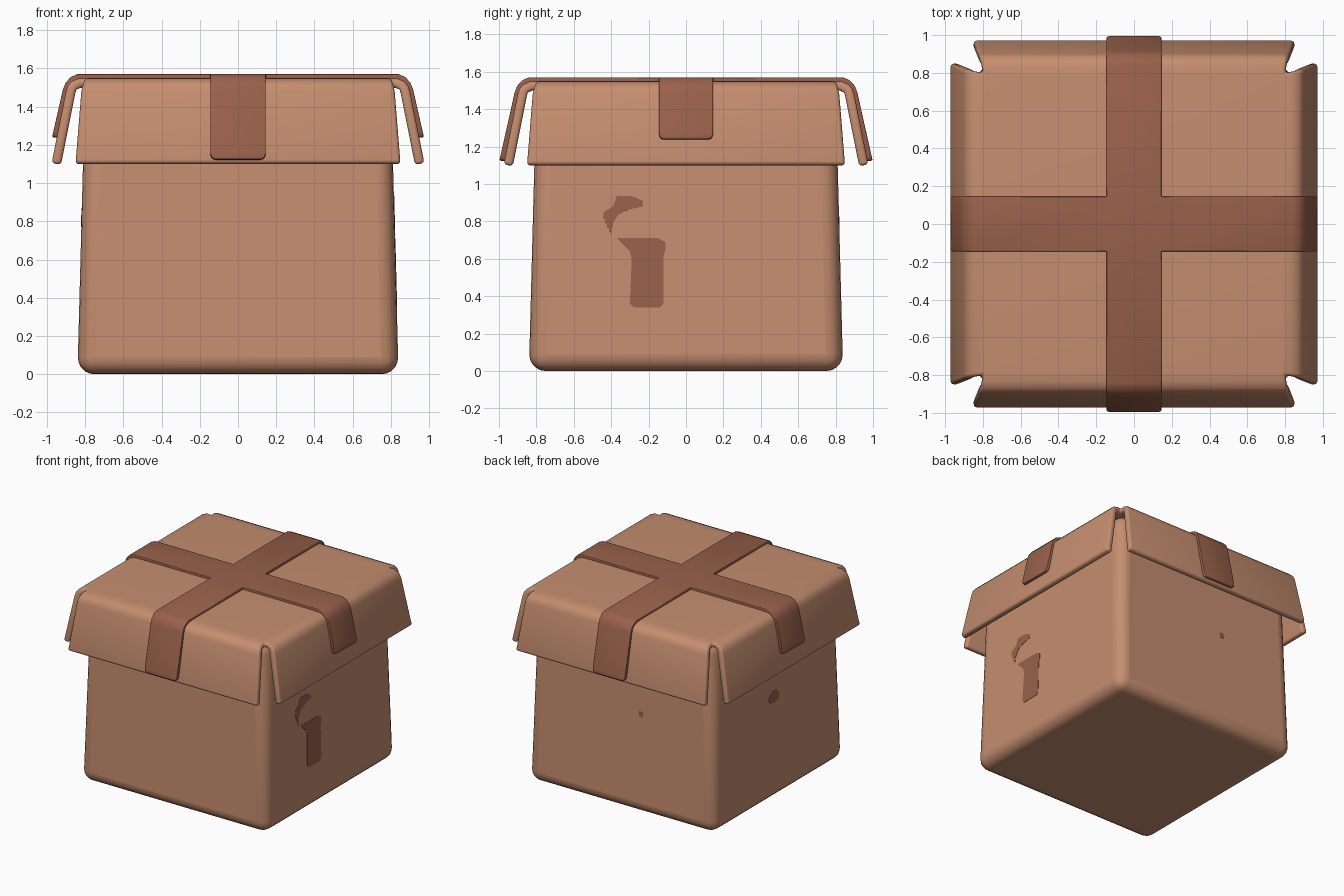
import bpy, bmesh, math
from mathutils import Vector, Matrix

old = bpy.data.objects.get("Cube")
if old:
    bpy.data.objects.remove(old, do_unlink=True)


def material(name, rgb):
    mat = bpy.data.materials.new(name)
    mat.use_nodes = True
    mat.diffuse_color = (*rgb, 1)
    mat.node_tree.nodes["Principled BSDF"].inputs["Base Color"].default_value = (*rgb, 1)
    return mat


CARD = material("cardboard tan", (0.56, 0.27, 0.16))
TAPE = material("tape brown", (0.32, 0.12, 0.07))


def finish(bm, name, mat):
    mesh = bpy.data.meshes.new(name)
    bm.to_mesh(mesh)
    bm.free()
    mesh.materials.append(mat)
    obj = bpy.data.objects.new(name, mesh)
    bpy.context.collection.objects.link(obj)
    return obj


def smooth(obj, angle=50):
    bpy.ops.object.select_all(action="DESELECT")
    bpy.context.view_layer.objects.active = obj
    obj.select_set(True)
    bpy.ops.object.shade_smooth_by_angle(angle=math.radians(angle))


def add_bevel(obj, width, segments):
    mod = obj.modifiers.new("rounding", "BEVEL")
    mod.width, mod.segments = width, segments
    mod.limit_method, mod.angle_limit = "ANGLE", math.radians(40)


def folded_cross(name, profiles, thickness, rounding, mat):
    """Square centre with four arms; each profile row is (distance, height, half width)."""
    bm = bmesh.new()
    for turn in range(4):
        spin = Matrix.Rotation(turn * math.pi / 2, 3, "Z")
        rows = [[bm.verts.new(spin @ Vector((d, s * w, z))) for s in (-1, 1)]
                for d, z, w in profiles[turn % 2]]
        for a, b in zip(rows, rows[1:]):
            bm.faces.new((a[0], b[0], b[1], a[1]))
    bmesh.ops.remove_doubles(bm, verts=bm.verts, dist=0.0005)
    d, z, _ = profiles[0][0]
    core = [v for v in bm.verts if abs(abs(v.co.x) - d) < 0.001
            and abs(abs(v.co.y) - d) < 0.001 and abs(v.co.z - z) < 0.001]
    core.sort(key=lambda v: math.atan2(v.co.y, v.co.x))
    bm.faces.new(core)
    obj = finish(bm, name, mat)
    solid = obj.modifiers.new("thickness", "SOLIDIFY")
    solid.thickness, solid.offset = thickness, -1
    add_bevel(obj, rounding, 3)
    smooth(obj)
    return obj


# Box body, slightly narrower at the top, with softly rounded edges
bm = bmesh.new()
bmesh.ops.create_cube(bm, size=1)
for v in bm.verts:
    half = 0.84 if v.co.z < 0 else 0.80
    v.co = Vector((math.copysign(half, v.co.x), math.copysign(half, v.co.y),
                   0 if v.co.z < 0 else 1.52))
body = finish(bm, "box_body", CARD)
add_bevel(body, 0.09, 5)
smooth(body)

# Lid sheet with four splayed flaps
flap = [(0.80, 1.55, 0.80), (0.835, 1.547, 0.805), (0.87, 1.532, 0.81),
        (0.89, 1.51, 0.815), (0.90, 1.48, 0.82), (0.975, 1.105, 0.85)]
folded_cross("lid_with_flaps", (flap, flap), 0.05, 0.018, CARD)


# Crossed tape lying over the lid
def tape_arm(end_d, end_z):
    w = 0.145
    bend = [(w, 1.57, w), (0.84, 1.57, w), (0.875, 1.555, w), (0.902, 1.525, w), (0.916, 1.49, w)]
    return bend + [(end_d - 0.006, end_z + 0.03, w), (end_d - 0.001, end_z + 0.008, w - 0.008),
                   (end_d, end_z, w - 0.025)]


folded_cross("crossed_tape", (tape_arm(0.972, 1.24), tape_arm(0.997, 1.125)),
             0.035, 0.008, TAPE)


# Worn stains: thin plates lying on the walls
def stain(name, outline, turn):
    bm = bmesh.new()
    spin = Matrix.Rotation(turn * math.pi / 2, 3, "Z")
    wall = lambda z: 0.842 - z * 0.04 / 1.52
    face = bm.faces.new([bm.verts.new(spin @ Vector((wall(z), y, z))) for y, z in outline])
    face.normal_update()
    out = spin @ Vector((1, 0, 0))
    if face.normal.dot(out) < 0:
        face.normal_flip()
    obj = finish(bm, name, TAPE)
    solid = obj.modifiers.new("thickness", "SOLIDIFY")
    solid.thickness, solid.offset = 0.004, -1


def blob(y, z, ry, rz):
    return [(y + ry * math.cos(i * math.pi / 4), z + rz * math.sin(i * math.pi / 4))
            for i in range(8)]


stain("stain_lower", [(-.30, .36), (-.28, .34), (-.14, .34), (-.12, .36), (-.12, .61), (-.11, .65),
                      (-.11, .69), (-.15, .71), (-.37, .71), (-.30, .64), (-.29, .6)], 0)
stain("stain_upper", [(-.40, .73), (-.39, .79), (-.36, .84), (-.30, .865), (-.23, .88), (-.23, .91),
                      (-.29, .935), (-.37, .935), (-.39, .88), (-.44, .85), (-.44, .82)], 0)
stain("back_speck", blob(0.17, 0.80, 0.02, 0.025), 1)
stain("left_speck", blob(-0.04, 0.82, 0.07, 0.05), 2)
